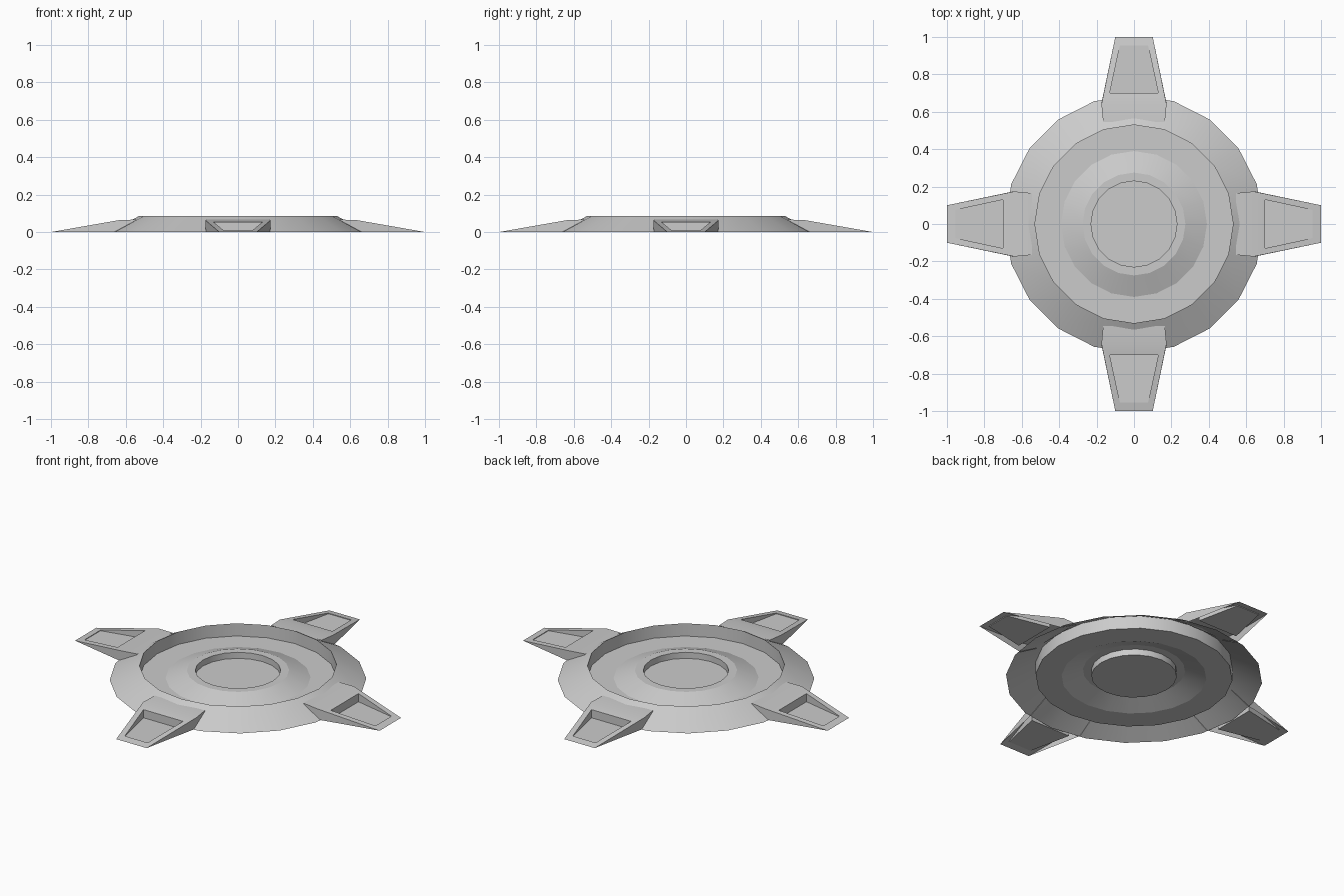
import bpy, bmesh
from math import radians, pi
from mathutils import Matrix, Vector

if "Cube" in bpy.data.objects:
    bpy.data.objects.remove(bpy.data.objects["Cube"])


def finish(bm, name):
    mesh = bpy.data.meshes.new(name)
    bm.to_mesh(mesh)
    bm.free()
    obj = bpy.data.objects.new(name, mesh)
    bpy.context.collection.objects.link(obj)
    bpy.ops.object.select_all(action='DESELECT')
    obj.select_set(True)
    bpy.context.view_layer.objects.active = obj
    bpy.ops.object.shade_smooth_by_angle(angle=radians(20))
    return obj


# Dished disc: open-bottomed shell, revolved in 20 sides
SIDES = 20
profile = [(0.69, 0), (0.53, 0.085), (0.53, 0.01), (0.39, 0.01),
           (0.275, 0.053), (0.23, 0.053), (0.23, 0.017)]
bm = bmesh.new()
rings = []
for r, z in profile:
    rings.append([bm.verts.new(Matrix.Rotation(2 * pi * i / SIDES, 3, 'Z') @ Vector((r, 0, z)))
                  for i in range(SIDES)])
for a, b in zip(rings, rings[1:]):
    for i in range(SIDES):
        j = (i + 1) % SIDES
        bm.faces.new((a[i], a[j], b[j], b[i]))
bm.faces.new(rings[-1])
finish(bm, "dished_disc")


# Tapered arm with a sunken trapezoid panel, pointing along +x
def slope_z(x):
    return 0.063 * (1 - x) / 0.36


def make_arm(name, angle):
    bm = bmesh.new()

    def pair(x, half, z):
        return [bm.verts.new((x, -half, z)), bm.verts.new((x, half, z))]

    root = pair(0.545, 0.165, 0.067)
    root_low = pair(0.545, 0.165, 0.06)
    knee = pair(0.64, 0.174, 0.063)
    foot = pair(0.655, 0.172, 0)
    tip = pair(1.0, 0.1, 0)
    inner = pair(0.70, 0.13, slope_z(0.70))
    outer = pair(0.955, 0.075, slope_z(0.955))
    inner_low = pair(0.70, 0.13, 0.004)
    outer_low = pair(0.955, 0.075, 0.004)

    # Root pad and side walls
    bm.faces.new((root[0], knee[0], knee[1], root[1]))
    bm.faces.new((root_low[0], foot[0], tip[0], knee[0], root[0]))
    bm.faces.new((root[1], knee[1], tip[1], foot[1], root_low[1]))
    # Sloped frame around the panel, then the panel walls and floor
    edge = [knee[0], tip[0], tip[1], knee[1]]
    top = [inner[0], outer[0], outer[1], inner[1]]
    low = [inner_low[0], outer_low[0], outer_low[1], inner_low[1]]
    for a, b in ((edge, top), (top, low)):
        for i in range(4):
            j = (i + 1) % 4
            bm.faces.new((a[i], a[j], b[j], b[i]))
    bm.faces.new(low)
    bm.transform(Matrix.Rotation(angle, 4, 'Z'))
    finish(bm, name)


for k, side in enumerate(("right", "back", "left", "front")):
    make_arm(side + "_arm", k * pi / 2)
